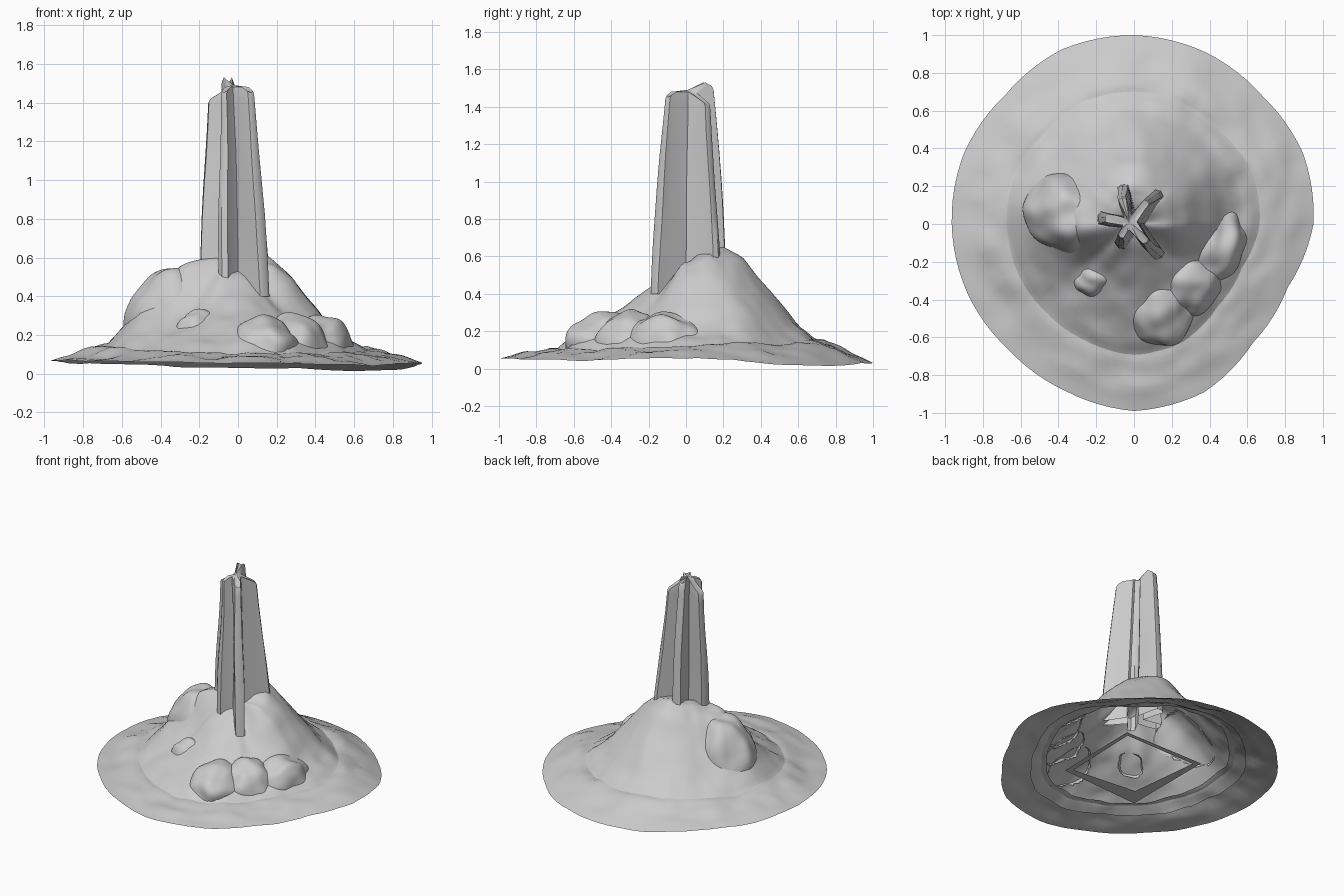
import bpy, bmesh, math
from mathutils import Vector, noise

if "Cube" in bpy.data.objects:
    bpy.data.objects.remove(bpy.data.objects["Cube"])

# Height profiles of the hill: one row per 45 degrees, columns follow RADII
RADII = [0, .12, .2, .3, .4, .5, .6, .7, .85, 1.0]
HEIGHT = [
    [.56, .57, .56, .49, .36, .24, .17, .13, .10, .055],
    [.56, .62, .62, .54, .42, .32, .21, .15, .09, .015],
    [.56, .63, .65, .60, .47, .35, .23, .17, .10, .03],
    [.56, .62, .62, .55, .42, .31, .21, .15, .10, .05],
    [.56, .60, .59, .56, .48, .37, .25, .16, .11, .07],
    [.56, .54, .47, .36, .28, .22, .17, .13, .09, .065],
    [.56, .50, .43, .36, .29, .23, .17, .12, .08, .055],
    [.56, .50, .43, .35, .28, .23, .17, .11, .08, .045],
]
# Rim radius seen from above, every 22.5 degrees from +x
RIM = [.95, .97, .96, .985, 1.0, 1.0, .965, .975, .965, .955, .94, .955, .99, .965, .89, .88]


def cyclic(values, ang):
    t = (ang / math.tau) % 1 * len(values)
    i = int(t)
    f = t - i
    f = f * f * (3 - 2 * f) if len(values) == 8 else f
    return values[i % len(values)] * (1 - f) + values[(i + 1) % len(values)] * f


def hill(x, y):
    r, a = math.hypot(x, y), math.atan2(y, x)
    r = min(r / cyclic(RIM, a), 1.0)
    k = max(i for i in range(9) if RADII[i] <= r)
    f = (r - RADII[k]) / (RADII[k + 1] - RADII[k])
    lo = cyclic([row[k] for row in HEIGHT], a)
    hi = cyclic([row[k + 1] for row in HEIGHT], a)
    bump = noise.noise(Vector((x * 5, y * 5, 1))) * .022 + noise.noise(Vector((x * 11, y * 11, 4))) * .012
    return lo + (hi - lo) * f + bump * min(1, r * 3) * min(1, (1 - r) * 5 + .3)


def finish(name, bm, angle=40):
    mesh = bpy.data.meshes.new(name)
    bm.to_mesh(mesh)
    bm.free()
    ob = bpy.data.objects.new(name, mesh)
    bpy.context.collection.objects.link(ob)
    bpy.ops.object.select_all(action='DESELECT')
    ob.select_set(True)
    bpy.context.view_layer.objects.active = ob
    bpy.ops.object.shade_smooth_by_angle(angle=math.radians(angle))
    return ob


def bridge(bm, rings):
    n = len(rings[0])
    for a, b in zip(rings, rings[1:]):
        for i in range(n):
            j = (i + 1) % n
            bm.faces.new((a[i], b[i], b[j], a[j]))


def ring_shell(name, r0, r1, steps, tuck_in=0, tuck_out=0, seg=96):
    """Open sheet of terrain between two relative radii, ends tucked under."""
    bm = bmesh.new()
    rings = []
    for s in range(steps + 1):
        t = s / steps
        drop = tuck_in * max(0, 1 - t * 5) + tuck_out * max(0, t * 5 - 4)
        ring = []
        for i in range(seg):
            a = math.tau * i / seg
            r = (r0 + (r1 - r0) * t) * cyclic(RIM, a)
            x, y = r * math.cos(a), r * math.sin(a)
            ring.append(bm.verts.new((x, y, max(.005, hill(x, y) - drop))))
        rings.append(ring)
    bridge(bm, rings)
    return finish(name, bm, 60)


# Hill and surrounding ground, overlapping open shells
ring_shell("rock_hill", .06, .78, 26, tuck_out=.025)
ring_shell("ground_skirt", .66, 1.0, 12, tuck_in=.03)


def boulder(name, centre, size, turn):
    bm = bmesh.new()
    bmesh.ops.create_icosphere(bm, subdivisions=5, radius=1)
    c, s = math.cos(turn), math.sin(turn)
    for v in bm.verts:
        k = 1 + .12 * noise.noise(v.co * 1.8 + Vector(centre) * 9)
        x, y, z = (v.co[i] * size[i] * k for i in range(3))
        v.co = Vector((c * x - s * y, s * x + c * y, z)) + Vector(centre)
    # Keep only the part that shows above the slope
    buried = [v for v in bm.verts if v.co.z < hill(v.co.x, v.co.y) - .02]
    bmesh.ops.delete(bm, geom=buried, context='VERTS')
    return finish(name, bm, 60)


# Rounded rock lobes
boulder("left_lobe", (-.33, .05, .25), (.25, .22, .30), -.4)
boulder("front_lobe", (.13, -.42, .10), (.19, .24, .20), .1)
boulder("right_lobe", (.43, -.12, .10), (.16, .22, .20), -.3)
boulder("bridge_lobe", (.28, -.30, .10), (.19, .19, .21), 0)
boulder("small_front_lobe", (-.20, -.28, .15), (.14, .12, .18), 0)

# Star-shaped tower: tip x, tip y, top height of each arm
ARMS = [(.15, .175, 1.44), (-.06, .22, 1.53), (-.2, .035, 1.44), (-.08, -.13, 1.48), (.145, -.18, 1.48)]


def star_section(level):
    """Outline of the tower at a fraction of its height."""
    scale = 1 - .36 * level ** 1.3
    shift = Vector((-.025, .01)) * level
    pts = []
    for k, (x, y, top) in enumerate(ARMS):
        tip = Vector((x, y))
        out = tip.normalized()
        side = Vector((-out.y, out.x))
        nxt = Vector(ARMS[(k + 1) % 5][:2]).normalized()
        w = .029 + .004 * (k % 3)
        local = [(tip - out * .07 - side * w * 1.05, top), (tip - out * .012 - side * w, top - .02),
                 (tip, top - .03), (tip - out * .012 + side * w, top - .02),
                 (tip - out * .07 + side * w * 1.05, top),
                 ((out + nxt).normalized() * .062, 1.48)]
        for p, h in local:
            q = p * scale + shift
            pts.append((q.x, q.y, .40 + (h - .40) * level))
    return pts


bm = bmesh.new()
rings = []
for lv in (0, .12, .25, .4, .55, .7, .85, .94, .985, 1.0):
    ring = []
    for x, y, z in star_section(lv):
        n = noise.noise(Vector((x * 9, y * 9, z * 2))) * .008
        k = .95 if lv == 1.0 else 1
        ring.append(bm.verts.new(((x + n) * k, (y + n) * k, z)))
    rings.append(ring)
bridge(bm, [r[::-1] for r in rings])
centre = bm.verts.new((-.025, .01, 1.49))
for i in range(30):
    bm.faces.new((rings[-1][i], rings[-1][(i + 1) % 30], centre))
bmesh.ops.recalc_face_normals(bm, faces=bm.faces)
finish("star_tower", bm, 45)

# Thin square footing frame under the hill, wider at the front left
bm = bmesh.new()
outer = [(-.32, -.38), (.32, -.34), (.33, .32), (-.32, .32)]
inner = [(-.22, -.25), (.28, -.30), (.30, .29), (-.28, .28)]
bridge(bm, [[bm.verts.new((x, y, .04)) for x, y in loop] for loop in (inner, outer)])
finish("footing_frame", bm)
